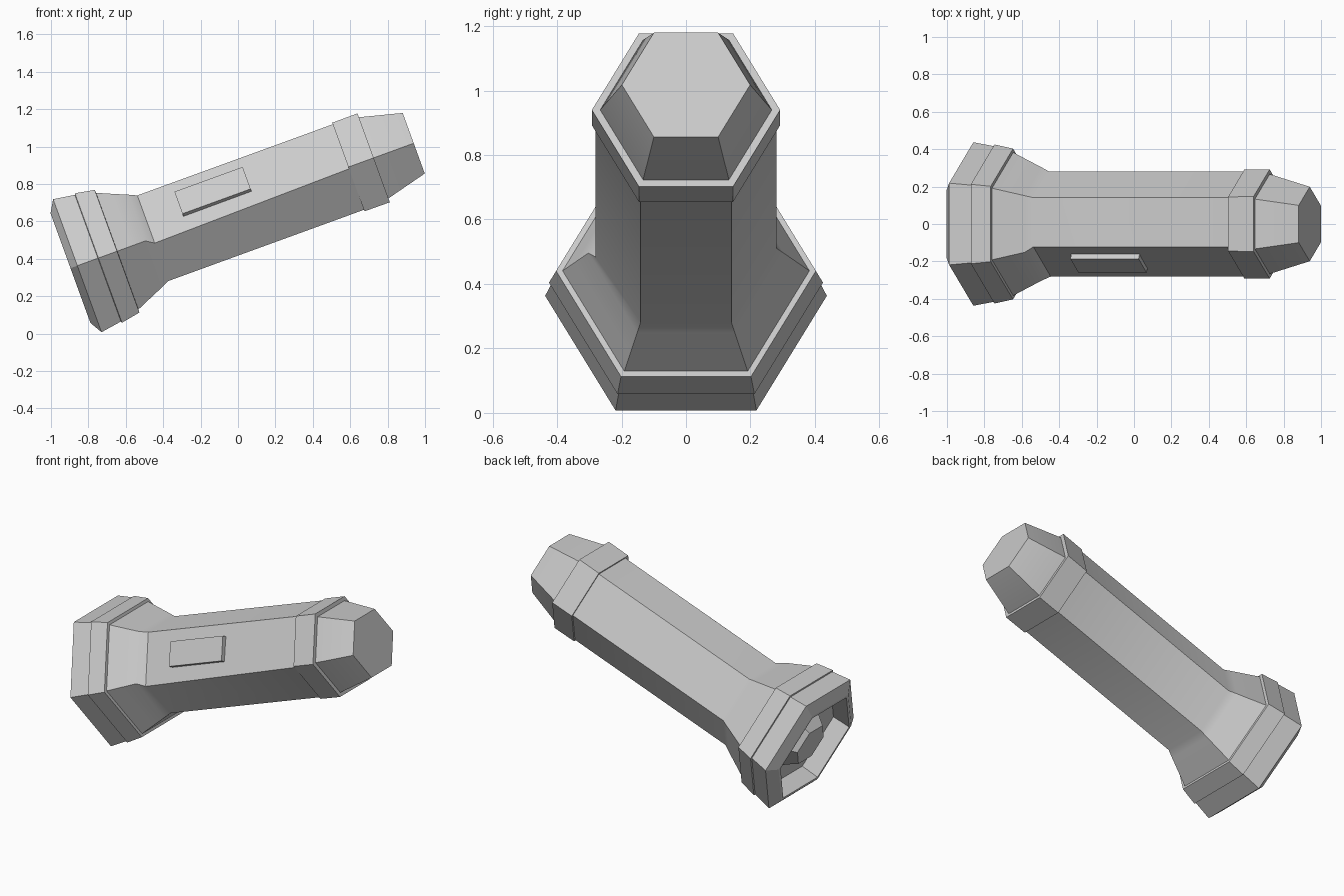
import bpy, bmesh, math
from mathutils import Vector

if "Cube" in bpy.data.objects:
    bpy.data.objects.remove(bpy.data.objects["Cube"], do_unlink=True)

TILT = math.radians(20)
AXIS_OFFSET = 0.635          # distance of the torch axis from the origin
C, S = math.cos(TILT), math.sin(TILT)

grey = bpy.data.materials.new("light_grey")
grey.use_nodes = True
COLOUR = (0.6, 0.6, 0.6, 1)
grey.diffuse_color = COLOUR
grey.node_tree.nodes["Principled BSDF"].inputs["Base Color"].default_value = COLOUR


def place(t, y, n):
    """Point at t along the tilted axis, y sideways, n above the axis."""
    n += AXIS_OFFSET
    return Vector((C * t - S * n, y, S * t + C * n))


def hexagon(r):
    """Hexagon section with flat top and bottom, as (y, n) pairs."""
    return [(r * math.cos(math.radians(60 * i)), r * math.sin(math.radians(60 * i)))
            for i in range(6)]


def loft(name, sections):
    """Closed skin through (t, radius or outline) sections."""
    bm = bmesh.new()
    rings = []
    for t, shape in sections:
        outline = hexagon(shape) if isinstance(shape, float) else shape
        rings.append([bm.verts.new(place(t, y, n)) for y, n in outline])
    for a, b in zip(rings, rings[1:]):
        k = len(a)
        for i in range(k):
            j = (i + 1) % k
            bm.faces.new((a[i], a[j], b[j], b[i]))
    bm.faces.new(rings[0])
    bm.faces.new(rings[-1])
    bmesh.ops.recalc_face_normals(bm, faces=bm.faces)
    mesh = bpy.data.meshes.new(name)
    bm.to_mesh(mesh)
    bm.free()
    mesh.materials.append(grey)
    obj = bpy.data.objects.new(name, mesh)
    bpy.context.collection.objects.link(obj)
    bpy.ops.object.select_all(action='DESELECT')
    obj.select_set(True)
    bpy.context.view_layer.objects.active = obj
    bpy.ops.object.shade_smooth_by_angle(angle=math.radians(25))
    return obj


def grip_outline(drop):
    """Grip section, its front upper side flattened for the switch."""
    pts = hexagon(0.281)
    pts[2] = (-0.122, pts[2][1])
    pts[3] = (-0.281, -drop)
    return pts


# Lamp head: recessed floor, lip, chamfer and two stepped bands
loft("lamp_head", [(-0.61, 0.335), (-0.722, 0.34), (-0.722, 0.36), (-0.683, 0.437),
                   (-0.566, 0.416), (-0.563, 0.425), (-0.457, 0.403), (-0.455, 0.37)])

# Bulb standing on the floor of the recess
loft("bulb", [(-0.605, 0.19), (-0.69, 0.13)])

# Flared neck running into the grip
loft("neck_and_grip", [(-0.46, 0.385), (-0.38, 0.345), (-0.295, 0.303),
                       (-0.253, grip_outline(0.028)), (0.87, grip_outline(0.01))])

# Collar and tapered tail cap
loft("tail_collar", [(0.859, 0.291), (1.003, 0.292)])
loft("tail_cap", [(0.99, 0.267), (1.005, 0.266), (1.231, 0.199)])

# Slide switch on the front upper side
SWITCH = [(-0.15, 0.175), (-0.186, 0.194), (-0.261, 0.069), (-0.225, 0.048)]
loft("switch", [(-0.06, SWITCH), (0.328, SWITCH)])
